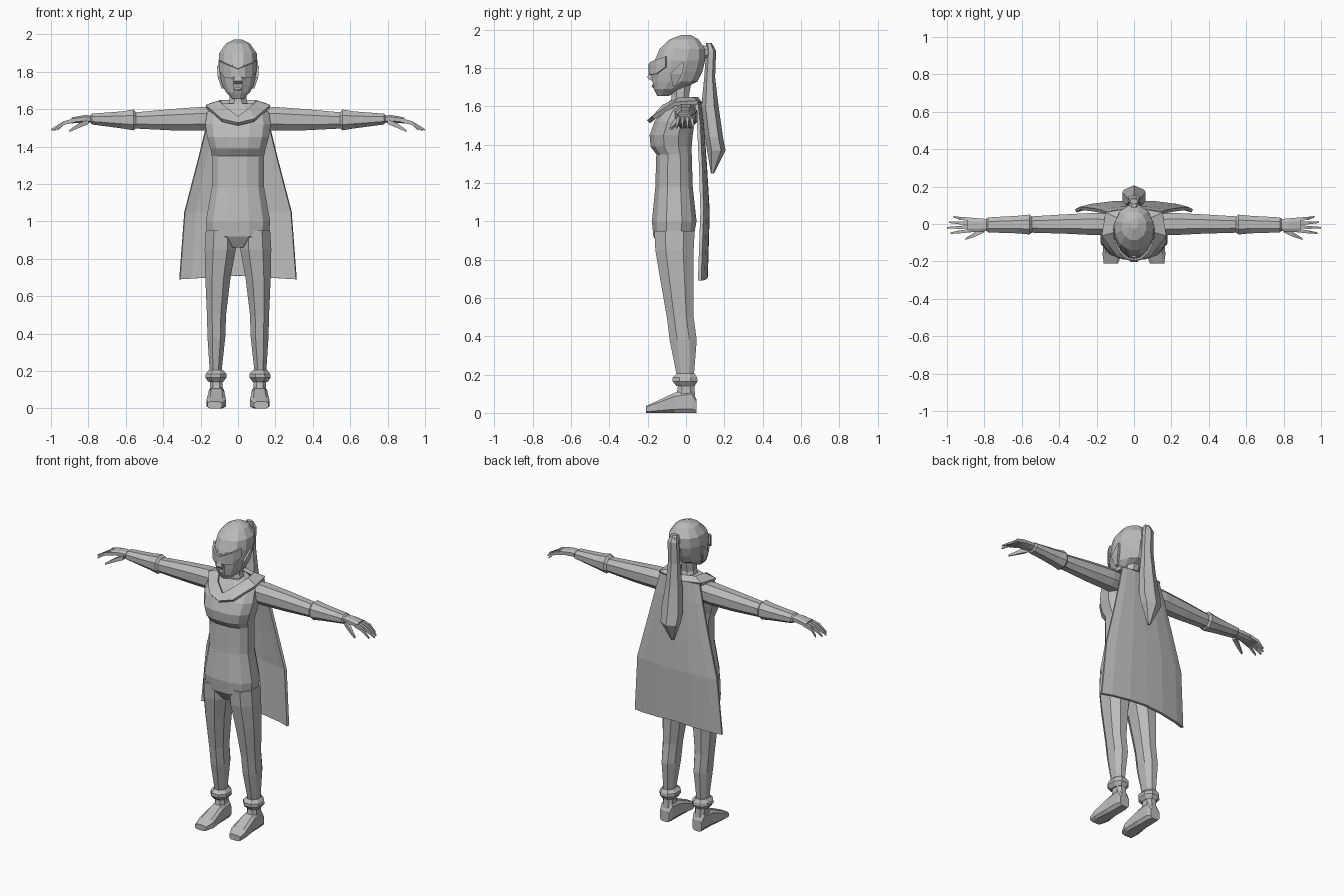
import bpy, bmesh, math

grey = bpy.data.materials.new("plain grey")
grey.diffuse_color = (0.5, 0.5, 0.5, 1)


def finish(name, bm, mirror=False, thickness=0):
    bmesh.ops.recalc_face_normals(bm, faces=bm.faces)
    mesh = bpy.data.meshes.new(name)
    bm.to_mesh(mesh)
    bm.free()
    mesh.materials.append(grey)
    ob = bpy.data.objects.new(name, mesh)
    bpy.context.collection.objects.link(ob)
    if mirror:
        ob.modifiers.new("Mirror", 'MIRROR')
    if thickness:
        s = ob.modifiers.new("Solidify", 'SOLIDIFY')
        s.thickness = thickness
        s.offset = 0
    return ob


def loft(name, axis, rows, n=8, p=1.0, mirror=False):
    """Skin of rings; each row is (position, a0, a1, b0, b1), the box the ring fits."""
    angles = [2 * math.pi * (i + 0.5) / n for i in range(n)]
    shape = [[math.copysign(abs(f(t)) ** p, f(t)) for t in angles] for f in (math.cos, math.sin)]
    shape = [[v / max(s) for v in s] for s in shape]
    bm = bmesh.new()
    rings = []
    for pos, a0, a1, b0, b1 in rows:
        ring = []
        for u, v in zip(*shape):
            a = (a0 + a1) / 2 + u * (a1 - a0) / 2
            b = (b0 + b1) / 2 + v * (b1 - b0) / 2
            ring.append(bm.verts.new({'x': (pos, a, b), 'y': (a, pos, b), 'z': (a, b, pos)}[axis]))
        rings.append(ring)
    for r, s in zip(rings, rings[1:]):
        for i in range(n):
            j = (i + 1) % n
            bm.faces.new((r[i], r[j], s[j], s[i]))
    bm.faces.new(rings[0])
    bm.faces.new(rings[-1])
    return finish(name, bm, mirror)


def centred(name, rows, n=8, p=1.0):
    """Upright loft centred on x; rows are (z, half width, front y, back y)."""
    return loft(name, 'z', [(z, -w, w, f, b) for z, w, f, b in rows], n, p)


def sheet(name, rows, thickness):
    """Mirrored cloth-like grid."""
    bm = bmesh.new()
    grid = [[bm.verts.new(c) for c in row] for row in rows]
    for r, s in zip(grid, grid[1:]):
        for i in range(len(r) - 1):
            bm.faces.new((r[i], r[i + 1], s[i + 1], s[i]))
    return finish(name, bm, True, thickness)


# Trunk
centred("torso", [(0.86, 0.06, -0.13, 0.0), (0.92, 0.165, -0.17, 0.04), (1.0, 0.172, -0.178, 0.055),
                  (1.18, 0.14, -0.16, 0.035), (1.35, 0.14, -0.155, 0.03), (1.39, 0.148, -0.185, 0.03),
                  (1.45, 0.165, -0.19, 0.035), (1.52, 0.175, -0.165, 0.045), (1.585, 0.165, -0.12, 0.05),
                  (1.63, 0.08, -0.085, 0.04)], 12, 0.8)
centred("neck", [(1.6, 0.06, -0.085, 0.03), (1.65, 0.045, -0.075, 0.015), (1.74, 0.045, -0.085, 0.03)])

# Head and face
centred("head", [(1.655, 0.03, -0.15, -0.09), (1.69, 0.065, -0.168, -0.02), (1.73, 0.084, -0.175, 0.06),
                 (1.78, 0.095, -0.178, 0.085), (1.84, 0.105, -0.163, 0.1), (1.9, 0.1, -0.138, 0.1),
                 (1.95, 0.065, -0.085, 0.065), (1.972, 0.022, -0.025, 0.025)], 12, 0.95)
centred("nose", [(1.735, 0.018, -0.185, -0.15), (1.75, 0.02, -0.202, -0.15), (1.82, 0.01, -0.18, -0.15)], 4)
centred("lips", [(1.692, 0.015, -0.168, -0.15), (1.705, 0.026, -0.179, -0.15), (1.718, 0.015, -0.174, -0.15)], 6)
mask = [(0, -0.19, 1.78, 1.815), (0.035, -0.183, 1.765, 1.83),
        (0.07, -0.152, 1.77, 1.845), (0.097, -0.105, 1.805, 1.86)]
sheet("eye_mask", [[(x, y, a) for x, y, a, b in mask], [(x, y, b) for x, y, a, b in mask]], 0.012)
loft("ear", 'z', [(1.71, 0.072, 0.088, -0.07, -0.05), (1.77, 0.08, 0.108, -0.082, -0.02),
                  (1.83, 0.098, 0.112, -0.022, -0.008)], 4, mirror=True)

# Ponytail
loft("hair_tie", 'y', [(0.07, -0.03, 0.03, 1.84, 1.92), (0.11, -0.025, 0.025, 1.85, 1.915),
                       (0.14, -0.028, 0.028, 1.84, 1.92)])
centred("ponytail", [(1.93, 0.02, 0.105, 0.135), (1.89, 0.032, 0.105, 0.157), (1.75, 0.034, 0.095, 0.152),
                     (1.6, 0.045, 0.08, 0.17), (1.44, 0.062, 0.098, 0.193), (1.37, 0.055, 0.11, 0.207),
                     (1.25, 0.008, 0.13, 0.147)], 6)

# Collar and cape
sheet("collar", [[(0, -0.155, 1.555), (0.06, -0.115, 1.6), (0.1, -0.04, 1.635), (0.09, 0.03, 1.64), (0, 0.055, 1.64)],
                 [(0, -0.195, 1.52), (0.085, -0.17, 1.54), (0.17, -0.06, 1.612), (0.15, 0.06, 1.62), (0, 0.08, 1.61)]],
      0.022)
cape = [(1.62, 0.14, 0.07), (1.5, 0.17, 0.085), (1.3, 0.22, 0.1), (1.05, 0.285, 0.115), (0.7, 0.312, 0.105)]
sheet("cape", [[(w * f, y - w * 0.11 * f ** 3, z + 0.02 * (0.5 - f) * (z < 1)) for f in (0, 0.4, 0.8, 1)]
               for z, w, y in cape], 0.018)

# Legs
loft("leg", 'z', [(0.18, 0.09, 0.15, -0.045, 0.04), (0.38, 0.068, 0.163, -0.085, 0.056),
                  (0.5, 0.064, 0.166, -0.1, 0.04), (0.7, 0.04, 0.175, -0.135, 0.04),
                  (0.85, 0.012, 0.178, -0.16, 0.04), (0.95, 0.012, 0.172, -0.165, 0.045)], 8, 0.9, True)
loft("ankle_cuff", 'z', [(0.14, 0.08, 0.157, -0.05, 0.045), (0.165, 0.062, 0.175, -0.07, 0.06),
                         (0.185, 0.062, 0.172, -0.07, 0.058), (0.205, 0.08, 0.157, -0.05, 0.045)], 8, 0.9, True)
loft("ankle", 'z', [(0.05, 0.078, 0.152, -0.06, 0.05), (0.12, 0.082, 0.15, -0.045, 0.045),
                    (0.2, 0.085, 0.15, -0.035, 0.04)], 8, 0.8, True)
loft("foot", 'y', [(0.055, 0.085, 0.15, 0, 0.07), (0.03, 0.075, 0.155, 0, 0.12), (-0.06, 0.072, 0.158, 0, 0.105),
                   (-0.16, 0.065, 0.168, 0, 0.058), (-0.21, 0.085, 0.162, 0, 0.036)], 8, 0.5, True)

# Arms
loft("arm", 'x', [(0.1, -0.06, 0.05, 1.49, 1.61), (0.2, -0.06, 0.06, 1.485, 1.612),
                  (0.36, -0.052, 0.052, 1.487, 1.6), (0.56, -0.046, 0.04, 1.497, 1.582),
                  (0.78, -0.04, 0.03, 1.522, 1.57)], 8, 0.9, True)
loft("glove_cuff", 'x', [(0.545, -0.046, 0.04, 1.497, 1.582), (0.56, -0.056, 0.05, 1.487, 1.598),
                         (0.62, -0.05, 0.044, 1.497, 1.588), (0.78, -0.045, 0.035, 1.518, 1.576),
                         (0.79, -0.036, 0.026, 1.528, 1.566)], 8, 0.9, True)

# Hands
loft("palm", 'x', [(0.77, -0.034, 0.024, 1.53, 1.566), (0.82, -0.042, 0.03, 1.528, 1.568),
                   (0.89, -0.042, 0.034, 1.524, 1.556)], 8, 0.7, True)
for i in range(4):
    y = 0.025 - 0.02 * i
    tip = y * 1.45 + 0.002
    end = (0.965, 0.99, 1.0, 0.98)[i]
    loft("finger", 'x', [(0.87, y - 0.009, y + 0.009, 1.53, 1.552), (0.93, y * 1.2 - 0.008, y * 1.2 + 0.008, 1.516, 1.536),
                         (end, tip - 0.004, tip + 0.004, 1.484, 1.494)], 4, 1.0, True)
loft("thumb", 'x', [(0.8, -0.045, -0.02, 1.52, 1.548), (0.85, -0.068, -0.044, 1.5, 1.525),
                    (0.9, -0.085, -0.075, 1.478, 1.49)], 4, 1.0, True)
